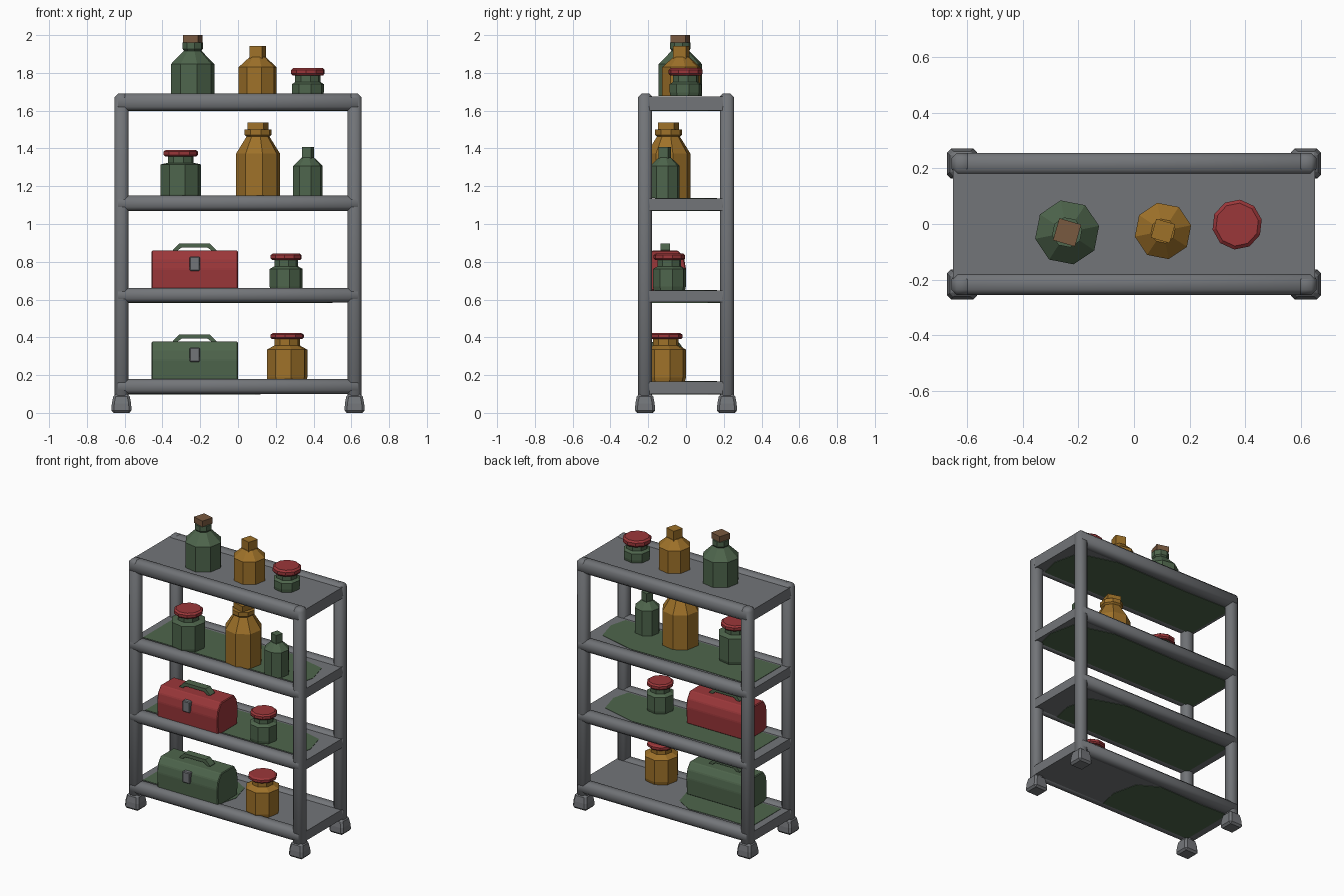
import bpy, bmesh, math
from mathutils import Vector

if "Cube" in bpy.data.objects:
    bpy.data.objects.remove(bpy.data.objects["Cube"])


def material(name, rgb):
    m = bpy.data.materials.new(name)
    m.diffuse_color = (*rgb, 1)
    m.use_nodes = True
    m.node_tree.nodes["Principled BSDF"].inputs["Base Color"].default_value = m.diffuse_color
    return m


GREY = material("grey_metal", (0.17, 0.178, 0.19))
GREEN = material("dull_green", (0.076, 0.130, 0.072))
AMBER = material("amber", (0.34, 0.165, 0.022))
RED = material("red", (0.33, 0.038, 0.042))
BROWN = material("cork_brown", (0.19, 0.10, 0.05))


def finish(name, bm, mat, angle=0, bevel=0):
    bmesh.ops.recalc_face_normals(bm, faces=bm.faces)
    if bevel:
        bmesh.ops.bevel(bm, geom=bm.edges[:], offset=bevel, segments=1,
                        affect='EDGES', profile=0.5)
    me = bpy.data.meshes.new(name)
    bm.to_mesh(me)
    bm.free()
    me.materials.append(mat)
    ob = bpy.data.objects.new(name, me)
    bpy.context.collection.objects.link(ob)
    if angle:
        bpy.ops.object.select_all(action='DESELECT')
        ob.select_set(True)
        bpy.context.view_layer.objects.active = ob
        bpy.ops.object.shade_smooth_by_angle(angle=math.radians(angle))
    return ob


def box(name, lo, hi, mat, bevel=0, angle=0):
    bm = bmesh.new()
    bmesh.ops.create_cube(bm, size=1)
    for v in bm.verts:
        v.co = Vector([(l + h) / 2 + c * (h - l) for l, h, c in zip(lo, hi, v.co)])
    return finish(name, bm, mat, angle, bevel)


def lathe(name, x, y, z, profile, mat, sides=8, turn=0.2, angle=0):
    """Stack of (radius, height) rings, capped at both ends."""
    bm = bmesh.new()
    rings = []
    for r, h in profile:
        rings.append([bm.verts.new((x + r * math.cos(turn + 2 * math.pi * i / sides),
                                    y + r * math.sin(turn + 2 * math.pi * i / sides), z + h))
                      for i in range(sides)])
    for a, b in zip(rings, rings[1:]):
        for i in range(sides):
            j = (i + 1) % sides
            bm.faces.new((a[i], a[j], b[j], b[i]))
    bm.faces.new(rings[0][::-1])
    bm.faces.new(rings[-1])
    return finish(name, bm, mat, angle)


def extrude(name, pts, vec, mat, bevel=0):
    """Flat outline pushed along a vector."""
    bm = bmesh.new()
    a = [bm.verts.new(p) for p in pts]
    b = [bm.verts.new(Vector(p) + Vector(vec)) for p in pts]
    bm.faces.new(a)
    bm.faces.new(b[::-1])
    for i in range(len(a)):
        j = (i + 1) % len(a)
        bm.faces.new((a[i], b[i], b[j], a[j]))
    return finish(name, bm, mat, 0, bevel)


# Posts and feet at the four corners
for sx, xs in ((-1, "left"), (1, "right")):
    for sy, ys in ((-1, "front"), (1, "back")):
        px, py = sx * 0.617, sy * 0.217
        box(f"{ys}_{xs}_post", (px - .037, py - .037, .07), (px + .037, py + .037, 1.69),
            GREY, .018, 50)
        q = math.sqrt(2)
        bm_foot = lathe(f"{ys}_{xs}_foot", px, py, 0,
                        [(.054 * q, 0), (.051 * q, .05), (.041 * q, .1)], GREY, 4, math.pi / 4)
        mod = bm_foot.modifiers.new("bevel", 'BEVEL')
        mod.width, mod.segments = .013, 1

# Shelves: front and back rails with a panel between them
LEVELS = [(.10, .18), (.585, .662), (1.07, 1.15), (1.60, 1.69)]
for n, (lo, hi) in enumerate(LEVELS, 1):
    for sy, ys in ((-1, "front"), (1, "back")):
        py = sy * 0.215
        box(f"shelf_{n}_{ys}_rail", (-.653, py - .04, lo), (.653, py + .04, hi), GREY, .02, 50)
    box(f"shelf_{n}_panel", (-.65, -.2, lo + .001), (.65, .2, hi - .014), GREY)

# Worn paint patches: (x range, y half depth) below and above the shelves
def patch(name, x0, x1, d, z):
    w = (x1 - x0)
    outline = [(x0, -d), (x0 + w * .5, -d), (x1 - .03, -d), (x1, -d * .3), (x1 - .04, d * .6),
               (x1 - w * .25, d), (x0 + w * .3, d * .96), (x0, d)]
    extrude(name, [(a, b, z) for a, b in outline], (0, 0, .003), GREEN)


for n, x0, x1 in ((1, -.6, .12), (2, -.6, .5), (3, -.635, .635), (4, -.63, .6)):
    patch(f"shelf_{n}_underside_paint", x0, x1, .195, LEVELS[n - 1][0] - .002)
for n, x0, x1 in ((1, -.6, .02), (2, -.58, .58), (3, -.6, .6)):
    patch(f"shelf_{n}_top_paint", x0, x1, .165, LEVELS[n - 1][1] - .0145)


# Jars with a rounded screw lid
def jar(name, x, y, z, r, body_h, lid_z, lid_r, lid_h, mat):
    b = z - .013
    lathe(name + "_body", x, y, b,
          [(r * .95, 0), (r, .02), (r, body_h + .013), (lid_r * .76, lid_z - .02),
           (lid_r * .76, lid_z + .02)], mat)
    lathe(name + "_lid", x, y, z + lid_z,
          [(lid_r * .9, 0), (lid_r, lid_h * .25), (lid_r, lid_h * .75), (lid_r * .86, lid_h)],
          RED, 10)


jar("shelf_1_jar", .26, -.107, .18, .109, .155, .21, .09, .032, AMBER)
jar("shelf_2_jar", .255, -.088, .662, .089, .10, .147, .084, .035, GREEN)
jar("shelf_3_jar", -.303, -.1, 1.15, .11, .165, .207, .092, .036, GREEN)
jar("top_jar", .37, -.002, 1.69, .086, .05, .095, .09, .042, GREEN)


# Bottles: eight-sided body, square neck or stopper
def bottle(name, x, y, z, profile, neck, mat, neck_mat, neck_name):
    lathe(name, x, y, z - .013, [(profile[0][0], 0)] + profile, mat)
    r, a, b = neck
    lathe(f"{name}_{neck_name}", x, y, z, [(r, a), (r, b)], neck_mat, 4, .5)


bottle("top_green_bottle", -.24, -.03, 1.69,
       [(.117, .17), (.055, .232), (.047, .24), (.055, .25), (.055, .284), (.045, .284)],
       (.058, .27, .31), GREEN, BROWN, "cork")
bottle("top_amber_bottle", .104, -.025, 1.69, [(.103, .153), (.044, .206)],
       (.05, .18, .252), AMBER, AMBER, "neck")
bottle("shelf_3_amber_bottle", .106, -.093, 1.15,
       [(.119, .235), (.068, .316), (.062, .325), (.073, .335), (.073, .362), (.06, .362)],
       (.063, .35, .388), AMBER, AMBER, "stopper")
bottle("shelf_3_green_bottle", .37, -.112, 1.15, [(.08, .17), (.034, .214)],
       (.037, .19, .257), GREEN, GREEN, "neck")


# Toolboxes with an arched lid, bent handle and front latch
def toolbox(name, z, mat):
    yc = -.11
    half = [(.105, -.013), (.11, .10), (.10, .155), (.07, .197)]
    prof = half + [(-a, h) for a, h in half[::-1]]
    extrude(name + "_body", [(-.457, yc + a, z + h) for a, h in prof], (.457, 0, 0), mat, .005)
    outer = [(-.345, .18), (-.345, .2), (-.312, .235), (-.15, .235), (-.115, .2), (-.115, .18)]
    inner = [(-.143, .18), (-.143, .2), (-.162, .213), (-.298, .213), (-.318, .2), (-.318, .18)]
    extrude(name + "_handle", [(a, yc - .026, z + h) for a, h in outer + inner],
            (0, .052, 0), GREEN)
    box(name + "_latch", (-.257, yc - .122, z + .09), (-.202, yc - .09, z + .165), GREY, .005)


toolbox("green_toolbox", .18, GREEN)
toolbox("red_toolbox", .662, RED)
